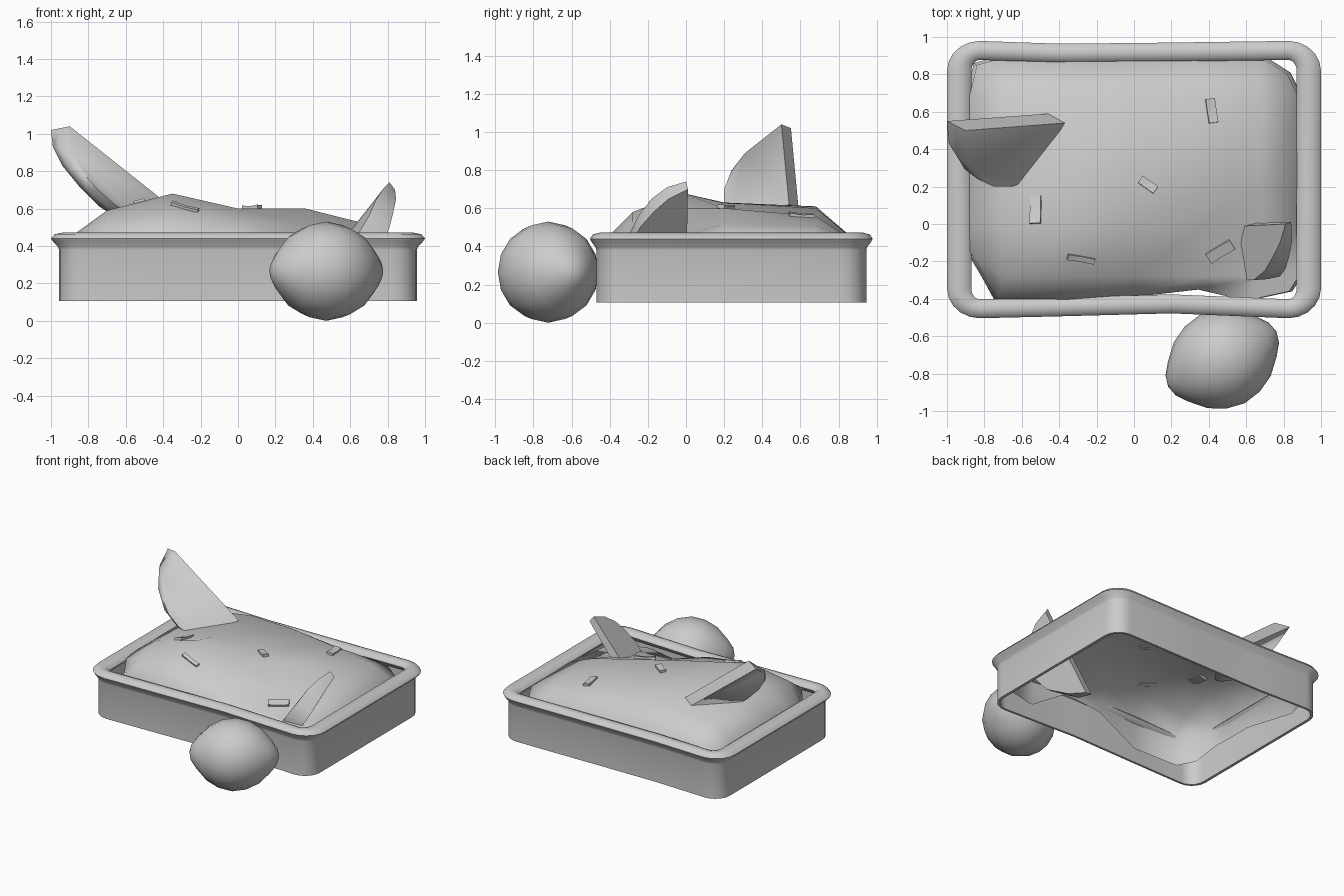
import bpy, bmesh, math
from mathutils import Vector, Matrix

if "Cube" in bpy.data.objects:
    bpy.data.objects.remove(bpy.data.objects["Cube"])

grey = bpy.data.materials.new("plain grey")
grey.diffuse_color = (0.6, 0.6, 0.6, 1)
grey.use_nodes = True
grey.node_tree.nodes["Principled BSDF"].inputs["Base Color"].default_value = grey.diffuse_color


def make(name, verts, faces, angle=40):
    """Mesh object with outward normals and smooth shading by angle."""
    me = bpy.data.meshes.new(name)
    me.from_pydata(verts, [], faces)
    bm = bmesh.new()
    bm.from_mesh(me)
    bmesh.ops.recalc_face_normals(bm, faces=bm.faces)
    bm.to_mesh(me)
    bm.free()
    ob = bpy.data.objects.new(name, me)
    bpy.context.collection.objects.link(ob)
    me.materials.append(grey)
    bpy.ops.object.select_all(action='DESELECT')
    ob.select_set(True)
    bpy.context.view_layer.objects.active = ob
    bpy.ops.object.shade_smooth_by_angle(angle=math.radians(angle))
    return ob


def rounded_outline(off):
    """Rounded rectangle with slightly wavy long sides, grown by off."""
    hx, y0, y1, r, n = 0.935, -0.453, 0.928, 0.11, 5
    oy = off * 0.78
    pts = []
    corners = [(hx - r, y0 + r, 270), (hx - r, y1 - r, 0),
               (r - hx, y1 - r, 90), (r - hx, y0 + r, 180)]
    for cx, cy, start in corners:
        for k in range(n + 1):
            a = math.radians(start + 90 * k / n)
            pts.append((cx + (r + off) * math.cos(a), cy + (r + oy) * math.sin(a)))
        if start == 0:
            pts += [(0.1, y1 + oy - 0.010), (-0.4, y1 + oy - 0.015)]
    pts += [(-0.4, y0 - oy + 0.010), (0.2, y0 - oy + 0.026)]
    return pts


# Tray: open-bottomed wall with a rolled rim, swept round the outline
profile = [(0, .105), (0, .40), (-.045, .41), (-.065, .44), (-.045, .463), (0, .472),
           (.045, .463), (.065, .44), (.055, .425), (.027, .395), (.022, .38), (.022, .105)]
rings = [[(x, y, z) for x, y in rounded_outline(o)] for o, z in profile]
n, m = len(rings[0]), len(rings)
make("tray", sum(rings, []),
     [(i * n + j, i * n + (j + 1) % n, (i + 1) % m * n + (j + 1) % n, (i + 1) % m * n + j)
      for i in range(m) for j in range(n)], 60)

# Filling: uneven sheet with chamfered corners and sides that drop inside the tray
xs = [-0.88, -0.7, -0.35, 0, 0.36, 0.68, 0.88]
ys = [-0.42, -0.28, -0.02, 0.2, 0.68, 0.89]
heights = [[.42, .43, .44, .42, .39, .39, .38],
           [.45, .53, .58, .53, .42, .41, .39],
           [.46, .59, .68, .60, .50, .45, .41],
           [.46, .59, .63, .60, .60, .52, .44],
           [.46, .56, .61, .60, .56, .51, .43],
           [.42, .43, .43, .43, .43, .42, .40]]
moved = {(0, 0): (-0.80, -0.28), (0, 1): (-0.73, -0.41), (1, 0): (-0.875, -0.15),
         (0, 3): (0, -0.39), (0, 4): (0.34, -0.35), (0, 5): (0.6, -0.41),
         (0, 6): (0.83, -0.36), (5, 0): (-0.84, 0.85), (5, 6): (0.82, 0.80)}
verts = []
for i, y in enumerate(ys):
    for j, x in enumerate(xs):
        px, py = moved.get((i, j), (x, y))
        verts.append((px, py, heights[i][j]))
w, h = len(xs), len(ys)
faces = [(i * w + j, i * w + j + 1, (i + 1) * w + j + 1, (i + 1) * w + j)
         for i in range(h - 1) for j in range(w - 1)]
border = ([j for j in range(w)] + [i * w + w - 1 for i in range(1, h)]
          + [(h - 1) * w + j for j in range(w - 2, -1, -1)]
          + [i * w for i in range(h - 2, 0, -1)])
first = len(verts)
for b in border:
    x, y, z = verts[b]
    low = 0.2
    if y < -0.3 and -0.1 < x < 0.5:
        low = 0.36
    elif x < -0.8 and -0.2 < y < 0.3:
        low = 0.3
    verts.append((x * 1.02, y + (0.01 if y > 0.5 else 0), low))
for k, b in enumerate(border):
    l = (k + 1) % len(border)
    faces.append((border[l], b, first + k, first + l))
filling = make("filling", verts, faces, 70)


def wedge(name, front, back, bulge, angle):
    """Fruit wedge: two flat cut faces joined by a rounded rind."""
    f, b = [Vector(p) for p in front], [Vector(p) for p in back]
    n = len(f)
    centre = sum(f + b, Vector()) / (2 * n)
    mid = []
    for k, (p, q) in enumerate(zip(f, b)):
        m = (p + q) / 2
        push = bulge if 0 < k < n - 1 else 0
        mid.append(m + (m - centre).normalized() * push)
    faces = [tuple(range(n)), tuple(range(2 * n, 3 * n))]
    for r in range(2):
        for k in range(n):
            l = (k + 1) % n
            faces.append((r * n + k, r * n + l, (r + 1) * n + l, (r + 1) * n + k))
    return make(name, f + mid + b, faces, angle)


wedge("large_wedge",
      [(-.90, .50, 1.04), (-.885, .31, .89), (-.836, .24, .80), (-.75, .20, .70),
       (-.657, .20, .62), (-.56, .23, .56), (-.37, .54, .62)],
      [(-1.0, .55, 1.02), (-.99, .43, .93), (-.94, .36, .83), (-.85, .30, .72),
       (-.74, .29, .61), (-.62, .33, .53), (-.46, .59, .60)], 0.02, 75)
wedge("small_wedge",
      [(.81, 0, .74), (.78, -.10, .71), (.74, -.18, .65), (.70, -.25, .56),
       (.64, -.30, .46), (.57, -.30, .36), (.50, -.25, .27), (.42, -.12, .20),
       (.38, -.02, .20)],
      [(.84, .01, .70), (.845, -.09, .65), (.83, -.17, .58), (.81, -.24, .50),
       (.78, -.28, .43), (.70, -.28, .33), (.62, -.24, .25), (.53, -.11, .19),
       (.45, 0, .18)], 0.005, 60)

# Whole fruit: turned profile with blunt nubs, leaning on the tray
profile = [(-.31, .06), (-.265, .12), (-.19, .198), (-.10, .246), (0, .265),
           (.10, .246), (.19, .198), (.265, .12), (.31, .06)]
seg = 16
turn = Matrix.Translation((0.472, -0.722, 0.265)) @ Matrix.Rotation(math.radians(27), 4, 'Z')
verts = [turn @ Vector((t, r * math.cos(a), r * math.sin(a))) for t, r in profile
         for a in (2 * math.pi * k / seg for k in range(seg))]
verts += [turn @ Vector((-.325, 0, 0)), turn @ Vector((.325, 0, 0))]
last = (len(profile) - 1) * seg
faces = []
for k in range(seg):
    l = (k + 1) % seg
    faces += [(i + k, i + l, i + seg + l, i + seg + k) for i in range(0, last, seg)]
    faces += [(len(verts) - 2, l, k), (len(verts) - 1, last + k, last + l)]
make("whole_fruit", verts, faces, 70)

# Peel strips: small bent slabs half sunk in the filling
for x, y, length, width, deg in [(.415, .605, .13, .05, 98), (.075, .21, .10, .045, -35),
                                 (-.525, .075, .15, .06, 92), (-.285, -.185, .15, .03, -15),
                                 (.46, -.145, .15, .06, 32)]:
    hit, spot, normal, _ = filling.ray_cast((x, y, 2), (0, 0, -1))
    if normal.z < 0:
        normal = -normal
    pose = (Matrix.Translation(spot + normal * 0.002)
            @ normal.to_track_quat('Z', 'Y').to_matrix().to_4x4())
    along = pose.to_3x3().inverted() @ Vector((math.cos(math.radians(deg)),
                                               math.sin(math.radians(deg)), 0))
    pose = pose @ Matrix.Rotation(math.atan2(along.y, along.x), 4, 'Z')
    verts = [pose @ Vector((u * length / 2, v * width / 2, t * 0.01 + abs(u) * 0.006))
             for u in (-1, 0, 1) for v, t in ((-1, -1), (1, -1), (1, 1), (-1, 1))]
    faces = [(0, 1, 2, 3), (8, 9, 10, 11)]
    faces += [(s + k, s + (k + 1) % 4, s + 4 + (k + 1) % 4, s + 4 + k)
              for s in (0, 4) for k in range(4)]
    make("peel_strip", verts, faces, 30)
